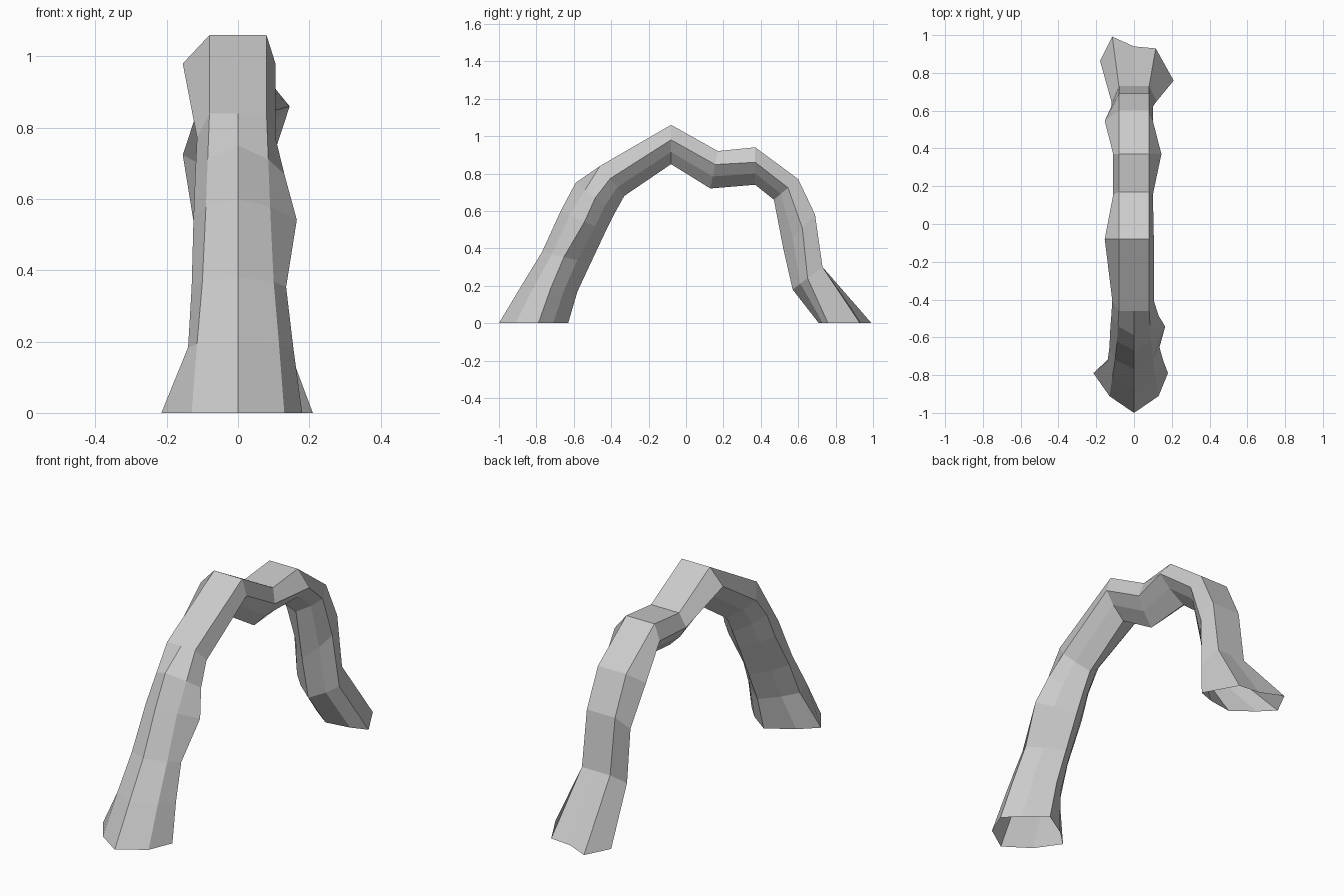
import bpy, bmesh

# Cross-sections from front foot, over the crown, to back foot:
# outer y, outer z, inner y, inner z, left width, right width,
# outer corner half width, ridge drop, side position
SECTIONS = [
    (-1.00, 0.00, -0.63, 0.00, 0.215, 0.18, 0.13, 0.24, 0.57),
    (-0.88, 0.20, -0.58, 0.17, 0.14, 0.155, 0.115, 0.22, 0.52),
    (-0.77, 0.38, -0.51, 0.32, 0.13, 0.135, 0.10, 0.20, 0.45),
    (-0.67, 0.60, -0.43, 0.49, 0.125, 0.165, 0.09, 0.20, 0.53),
    (-0.59, 0.75, -0.38, 0.59, 0.12, 0.13, 0.085, 0.24, 0.50),
    (-0.46, 0.84, -0.33, 0.68, 0.115, 0.105, 0.08, 0.00, 0.42),
    (-0.08, 1.06, -0.08, 0.85, 0.155, 0.105, 0.08, 0.00, 0.38),
    (0.17, 0.92, 0.13, 0.72, 0.11, 0.10, 0.08, 0.00, 0.36),
    (0.37, 0.94, 0.37, 0.74, 0.11, 0.145, 0.08, 0.00, 0.40),
    (0.60, 0.77, 0.47, 0.66, 0.155, 0.10, 0.08, 0.00, 0.42),
    (0.69, 0.58, 0.52, 0.40, 0.12, 0.10, 0.08, 0.00, 0.40),
    (0.73, 0.30, 0.57, 0.18, 0.12, 0.12, 0.08, 0.00, 0.50),
    (0.94, 0.00, 0.71, 0.00, 0.18, 0.21, 0.115, -0.09, 0.54),
]


def ring(bm, section, skew=0.0):
    oy, oz, iy, iz, left, right, w, drop, side = section
    low = (side + 1) / 2
    # (x, fraction from outer to inner edge)
    outline = [(-w, drop), (0, 0), (w, drop), (right, side),
               (right * 0.6, low), (0, 1), (-left * 0.6, low), (-left, side)]
    return [bm.verts.new((x, oy + (iy - oy) * t - skew * x, oz + (iz - oz) * t))
            for x, t in outline]


# Faceted rock arch, lofted through the sections and left open at the feet
bm = bmesh.new()
rings = [ring(bm, s, 0.27 if s is SECTIONS[-1] else 0.0) for s in SECTIONS]
for a, b in zip(rings, rings[1:]):
    for i in range(len(a)):
        j = (i + 1) % len(a)
        bm.faces.new((a[i], a[j], b[j], b[i]))
bmesh.ops.recalc_face_normals(bm, faces=bm.faces)

mesh = bpy.data.meshes.new("rock_arch")
bm.to_mesh(mesh)
bm.free()
arch = bpy.data.objects.new("rock_arch", mesh)
bpy.context.collection.objects.link(arch)
